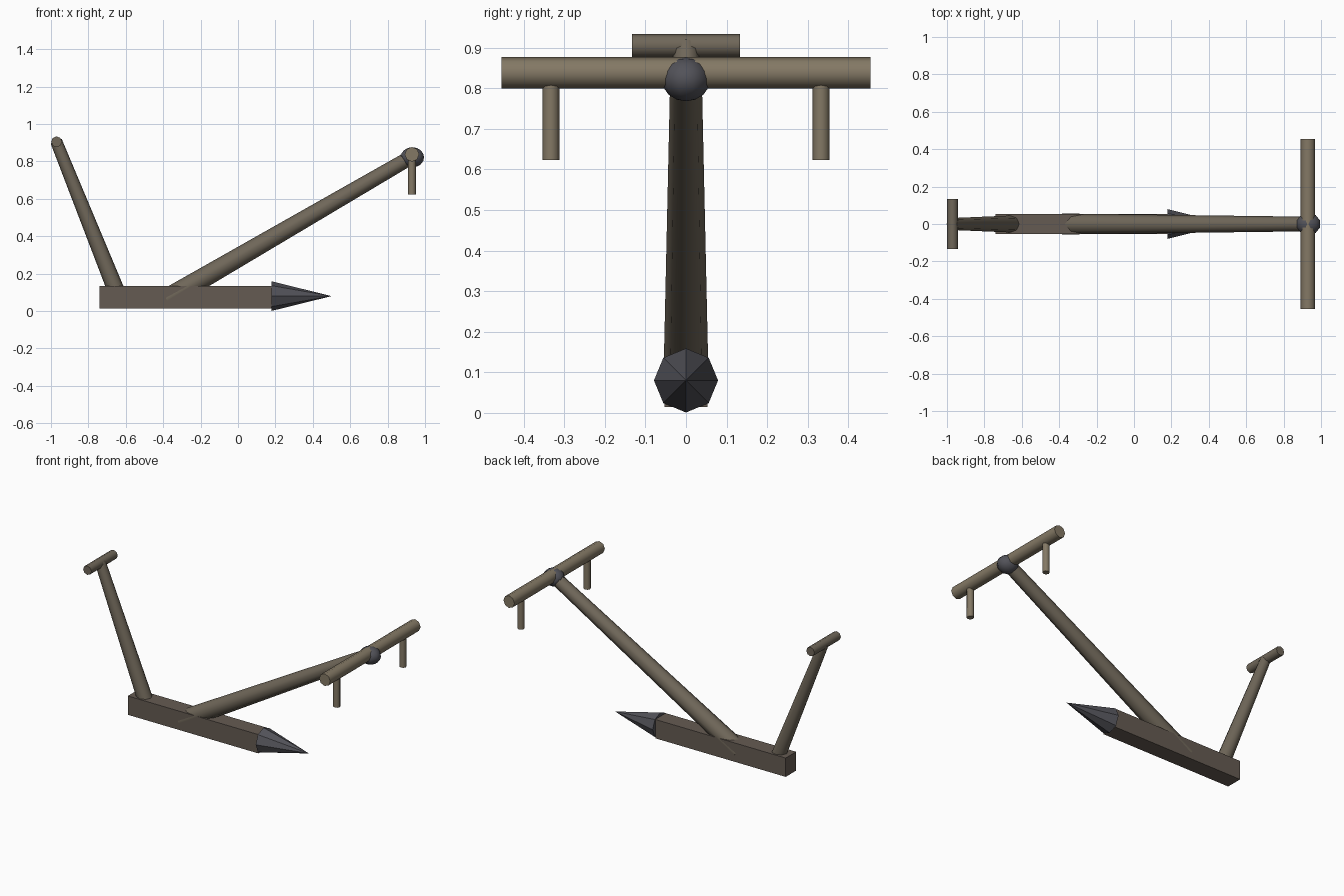
import bpy
from math import radians
from mathutils import Vector

if "Cube" in bpy.data.objects:
    bpy.data.objects.remove(bpy.data.objects["Cube"])


def material(name, rgb):
    m = bpy.data.materials.new(name)
    m.diffuse_color = (*rgb, 1)
    m.use_nodes = True
    m.node_tree.nodes["Principled BSDF"].inputs["Base Color"].default_value = m.diffuse_color
    return m


DARK_WOOD = material("dark_wood", (0.13, 0.105, 0.085))
WOOD = material("wood", (0.16, 0.135, 0.10))
PALE_WOOD = material("pale_wood", (0.23, 0.19, 0.13))
IRON = material("iron", (0.085, 0.085, 0.10))


def finish(name, mat, smooth=False):
    ob = bpy.context.object
    ob.name = name
    ob.data.materials.append(mat)
    if smooth:
        bpy.ops.object.shade_smooth_by_angle(angle=radians(50))
    return ob


def rod(name, a, b, r1, r2, mat, sides=8, smooth=True):
    """Tapered rod running from point a to point b."""
    a, b = Vector(a), Vector(b)
    bpy.ops.mesh.primitive_cone_add(
        vertices=sides, radius1=r1, radius2=r2, depth=(b - a).length,
        location=(a + b) / 2, rotation=(b - a).to_track_quat('Z', 'Y').to_euler())
    return finish(name, mat, smooth)


# Sole block lying on the ground
bpy.ops.mesh.primitive_cube_add(size=1, location=(-0.28, 0, 0.075))
bpy.context.object.scale = (0.92, 0.105, 0.12)
finish("sole", DARK_WOOD)

# Pointed iron share
rod("share", (0.18, 0, 0.08), (0.50, 0, 0.08), 0.079, 0, IRON, smooth=False)

# Long draught beam and steering handle with its grip
rod("beam", (-0.383, 0, 0.063), (0.93, 0, 0.825), 0.056, 0.039, WOOD)
rod("handle", (-0.64, 0, 0.08), (-0.972, 0, 0.908), 0.046, 0.032, WOOD)
rod("grip", (-0.97, -0.133, 0.905), (-0.97, 0.133, 0.905), 0.029, 0.029, WOOD)

# Yoke with two hanging pegs
rod("yoke", (0.93, -0.455, 0.838), (0.93, 0.455, 0.838), 0.039, 0.039, PALE_WOOD)
for side, label in ((-1, "left"), (1, "right")):
    rod("yoke_peg_" + label, (0.93, side * 0.333, 0.623), (0.93, side * 0.333, 0.82),
        0.021, 0.021, PALE_WOOD)

# Iron binding where the beam meets the yoke
bpy.ops.mesh.primitive_uv_sphere_add(segments=10, ring_count=8, location=(0.932, 0, 0.822))
bpy.context.object.scale = (0.066, 0.060, 0.054)
finish("yoke_binding", IRON, True)
